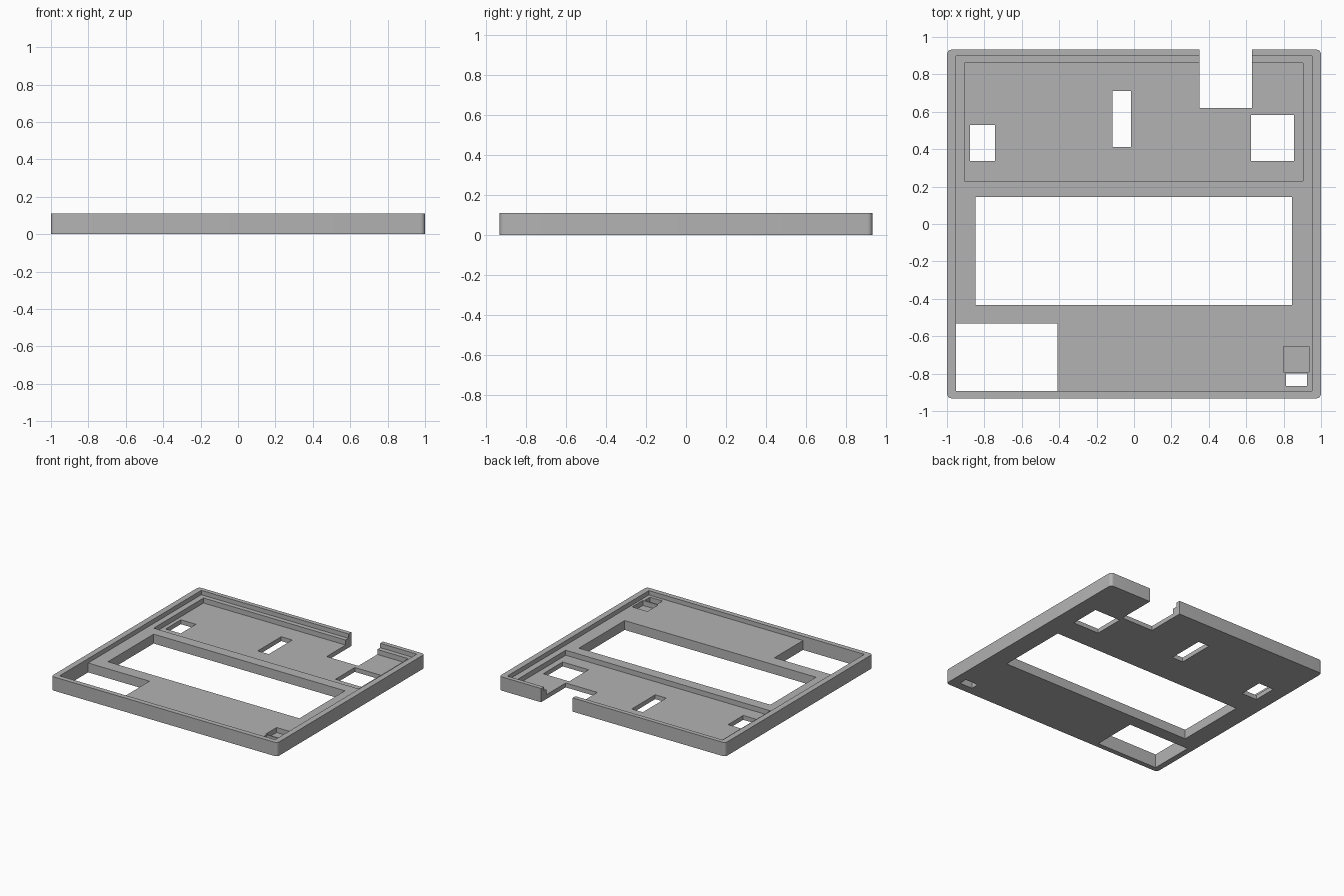
import bpy, bmesh

if "Cube" in bpy.data.objects:
    bpy.data.objects.remove(bpy.data.objects["Cube"])

HEIGHT = 0.11
DECK = 0.075     # top of the main deck
FLOOR = 0.035    # top of the recessed floors
BELOW = -0.1

grey = bpy.data.materials.new("plain_grey")
grey.use_nodes = True
colour = (0.45, 0.45, 0.45, 1)
grey.diffuse_color = colour
grey.node_tree.nodes["Principled BSDF"].inputs["Base Color"].default_value = colour


def box(name, x0, x1, y0, y1, z0, z1, radius=0):
    bm = bmesh.new()
    bmesh.ops.create_cube(bm, size=1)
    for v in bm.verts:
        v.co.x = x1 if v.co.x > 0 else x0
        v.co.y = y1 if v.co.y > 0 else y0
        v.co.z = z1 if v.co.z > 0 else z0
    if radius:
        upright = [e for e in bm.edges
                   if abs(e.verts[0].co.z - e.verts[1].co.z) > 0.01]
        bmesh.ops.bevel(bm, geom=upright, offset=radius, segments=5,
                        profile=0.5, affect='EDGES')
    mesh = bpy.data.meshes.new(name)
    bm.to_mesh(mesh)
    bm.free()
    mesh.materials.append(grey)
    obj = bpy.data.objects.new(name, mesh)
    bpy.context.collection.objects.link(obj)
    return obj


# Tray body with rounded upright corners
tray = box("tray", -1, 1, -0.932, 0.932, 0, HEIGHT, 0.025)

# Recesses and openings: x range, y range, floor height
cuts = {
    "main_recess": (-0.953, 0.953, -0.892, 0.897, DECK),
    "rear_recess": (-0.907, 0.903, 0.23, 0.86, FLOOR),
    "corner_recess": (0.80, 0.935, -0.79, -0.655, FLOOR),
    "corner_slot": (0.812, 0.925, -0.865, -0.80, BELOW),
    "display_window": (-0.848, 0.845, -0.432, 0.145, BELOW),
    "front_opening": (-0.953, -0.41, -0.892, -0.532, BELOW),
    "right_hole": (-0.877, -0.743, 0.338, 0.53, BELOW),
    "middle_slot": (-0.115, -0.017, 0.413, 0.71, BELOW),
    "left_hole": (0.625, 0.855, 0.338, 0.583, BELOW),
    "rear_notch": (0.35, 0.63, 0.62, 1.1, BELOW),
}
bpy.context.view_layer.objects.active = tray
for name, (x0, x1, y0, y1, z0) in cuts.items():
    cutter = box(name + "_cutter", x0, x1, y0, y1, z0, 0.3)
    mod = tray.modifiers.new(name, 'BOOLEAN')
    mod.operation = 'DIFFERENCE'
    mod.solver = 'EXACT'
    mod.object = cutter
    bpy.ops.object.modifier_apply(modifier=name)
    bpy.data.objects.remove(cutter)

# Smooth rounded corners, crisp everywhere else
tray.select_set(True)
bpy.ops.object.shade_smooth_by_angle(angle=0.5)
